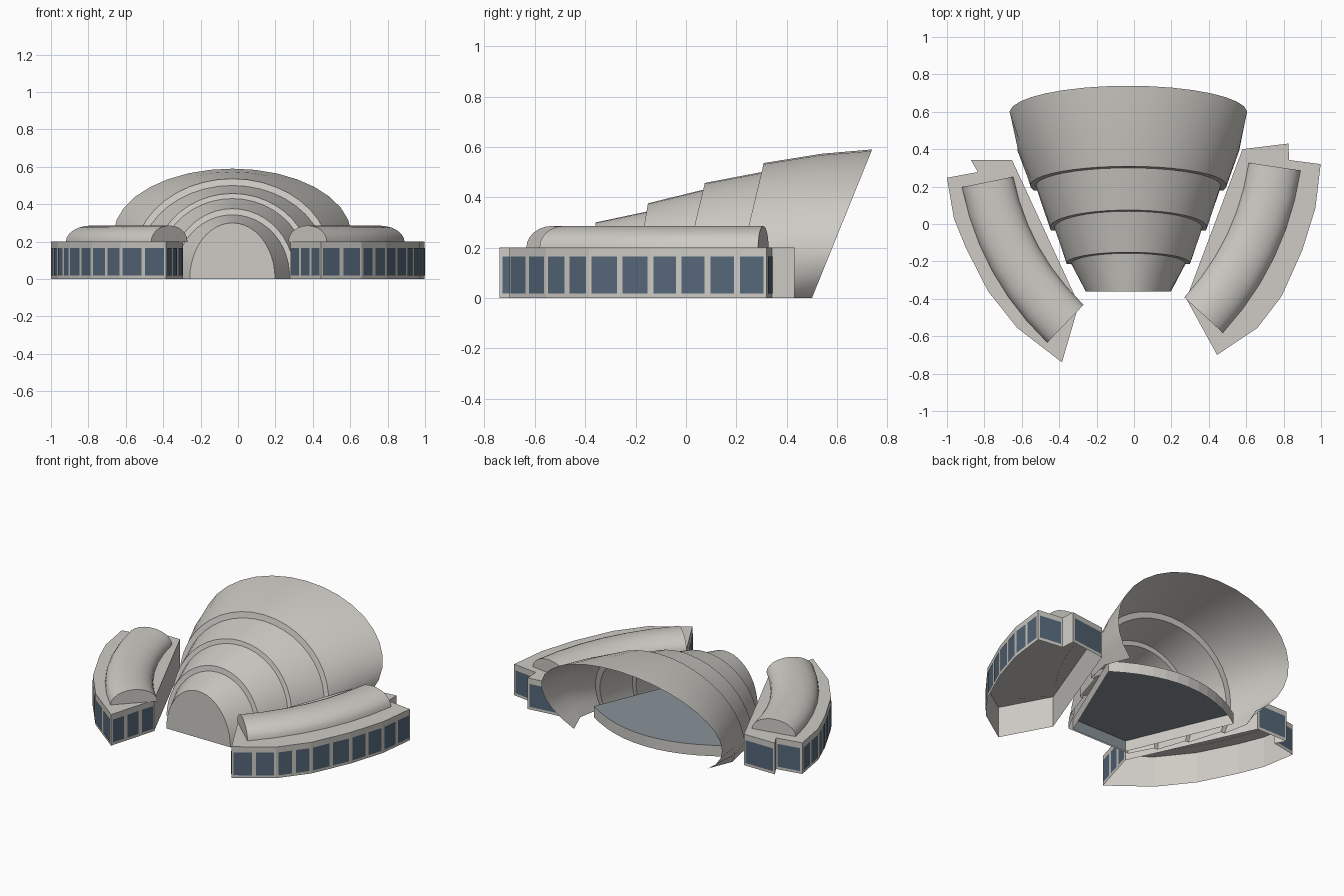
import bpy, bmesh, math
from mathutils import Vector

cube = bpy.data.objects.get("Cube")
if cube:
    bpy.data.objects.remove(cube)


def material(name, rgb):
    m = bpy.data.materials.new(name)
    m.use_nodes = True
    m.diffuse_color = (*rgb, 1)
    m.node_tree.nodes["Principled BSDF"].inputs["Base Color"].default_value = (*rgb, 1)
    return m


STONE = material("pale stone", (0.62, 0.60, 0.56))
GLASS = material("blue window glass", (0.09, 0.135, 0.19))
FLOOR = material("blue grey floor", (0.25, 0.29, 0.32))


def finish(name, bm, mats, smooth=None, recalc=True):
    if recalc:
        bmesh.ops.recalc_face_normals(bm, faces=bm.faces[:])
    mesh = bpy.data.meshes.new(name)
    bm.to_mesh(mesh)
    bm.free()
    for m in mats:
        mesh.materials.append(m)
    ob = bpy.data.objects.new(name, mesh)
    bpy.context.collection.objects.link(ob)
    if smooth:
        bpy.ops.object.select_all(action="DESELECT")
        bpy.context.view_layer.objects.active = ob
        ob.select_set(True)
        bpy.ops.object.shade_smooth_by_angle(angle=math.radians(smooth))
    return ob


def loft(bm, rows):
    """Skin a list of open point rows; returns the vertex rows."""
    vs = [[bm.verts.new(p) for p in row] for row in rows]
    for a, b in zip(vs, vs[1:]):
        for i in range(len(a) - 1):
            bm.faces.new((a[i], a[i + 1], b[i + 1], b[i]))
    return vs


def prism(bm, outline, height):
    """Open-bottomed box: a flat top and walls. Returns top face and walls."""
    low = [bm.verts.new((x, y, 0)) for x, y in outline]
    top = [bm.verts.new((x, y, height)) for x, y in outline]
    n = len(low)
    walls = [bm.faces.new((low[i], low[(i + 1) % n], top[(i + 1) % n], top[i]))
             for i in range(n)]
    return bm.faces.new(top), walls


# Stepped hall shells: ground y, rim lean, half width, top height, widest height
CX = -0.03
RIMS = [
    (-0.36, 0.00, 0.228, 0.300, 0.00),
    (-0.215, 0.17, 0.305, 0.343, 0.02),
    (-0.215, 0.17, 0.330, 0.376, 0.03),
    (-0.035, 0.24, 0.395, 0.430, 0.06),
    (-0.035, 0.24, 0.420, 0.457, 0.07),
    (0.18, 0.24, 0.495, 0.500, 0.10),
    (0.18, 0.24, 0.525, 0.536, 0.11),
    (0.345, 0.34, 0.595, 0.573, 0.17),
    (0.50, 0.405, 0.636, 0.590, 0.235),
]


def rim_points(y, lean, half, top, mid, steps=24):
    rise = top - mid
    start = -math.asin(mid / rise)
    pts = []
    for i in range(steps + 1):
        a = start + (math.pi - 2 * start) * i / steps
        z = max(0, mid + rise * math.sin(a))
        pts.append((CX + half * math.cos(a), y + lean * z, z))
    return pts


bm = bmesh.new()
rows = loft(bm, [rim_points(*r) for r in RIMS])
bm.faces.new(rows[0])
finish("hall_shells", bm, [STONE], smooth=35)

# Raised floor with a bowed back edge
outline = [(CX - 0.2, -0.35), (CX + 0.2, -0.35)]
for i in range(13):
    t = 1 - i / 6
    outline.append((CX + 0.475 * t, 0.3 + 0.16 * (1 - t * t)))
bm = bmesh.new()
top, walls = prism(bm, outline, 0.07)
top.material_index = walls[0].material_index = 1
finish("hall_floor", bm, [STONE, FLOOR])

# Side wings: corner x, y and the number of windows on the wall that follows
LEFT = [(0.444, -0.70, 2), (0.66, -0.555, 2), (0.79, -0.385, 2), (0.90, -0.14, 2),
        (0.97, 0.085, 2), (0.998, 0.32, 1), (0.83, 0.342, 0), (0.825, 0.43, 1),
        (0.58, 0.40, 0), (0.28, -0.40, 3)]
RIGHT = [(-0.385, -0.74, 2), (-0.625, -0.555, 2), (-0.78, -0.36, 2), (-0.90, -0.125, 2),
         (-0.963, 0.03, 2), (-1.0, 0.247, 1), (-0.835, 0.278, 0), (-0.872, 0.342, 1),
         (-0.652, 0.342, 0), (-0.295, -0.43, 3)]


def wing(name, corners, side, back, front):
    bm = bmesh.new()
    prism(bm, [c[:2] for c in corners], 0.2)
    finish(name + "_wing_walls", bm, [STONE])

    # Window plates
    bm = bmesh.new()
    for i, (x, y, count) in enumerate(corners):
        a = Vector((x, y, 0))
        b = Vector((*corners[(i + 1) % len(corners)][:2], 0))
        along = (b - a).normalized()
        out = Vector((along.y, -along.x, 0)) * side * 0.003
        for k in range(count):
            p = a.lerp(b, k / count) + along * 0.012 + out
            q = a.lerp(b, (k + 1) / count) - along * 0.012 + out
            if side < 0:
                p, q = q, p
            bm.faces.new([bm.verts.new((v.x, v.y, z)) for v, z in
                          ((p, 0.018), (q, 0.018), (q, 0.165), (p, 0.165))])
    finish(name + "_wing_windows", bm, [GLASS], recalc=False)

    # Curved barrel vault on the roof
    p0, p2 = Vector((*back, 0)), Vector((*front, 0))
    chord = (p2 - p0).normalized()
    p1 = (p0 + p2) / 2 + Vector((-chord.y, chord.x, 0)) * side * 0.135
    rows = []
    for i in range(7):
        t = i / 6
        c = p0 * (1 - t) ** 2 + p1 * 2 * t * (1 - t) + p2 * t * t
        d = ((p1 - p0) * (1 - t) + (p2 - p1) * t).normalized()
        across = Vector((-d.y, d.x, 0))
        rows.append([c + across * 0.14 * math.cos(math.pi * j / 12)
                     + Vector((0, 0, 0.199 + 0.087 * math.sin(math.pi * j / 12)))
                     for j in range(13)])
    bm = bmesh.new()
    vs = loft(bm, rows)
    bm.faces.new(vs[0])
    bm.faces.new(vs[-1])
    finish(name + "_wing_vault", bm, [STONE], smooth=30)


wing("left", LEFT, 1, (0.752, 0.307), (0.372, -0.487))
wing("right", RIGHT, -1, (-0.783, 0.225), (-0.367, -0.533))
